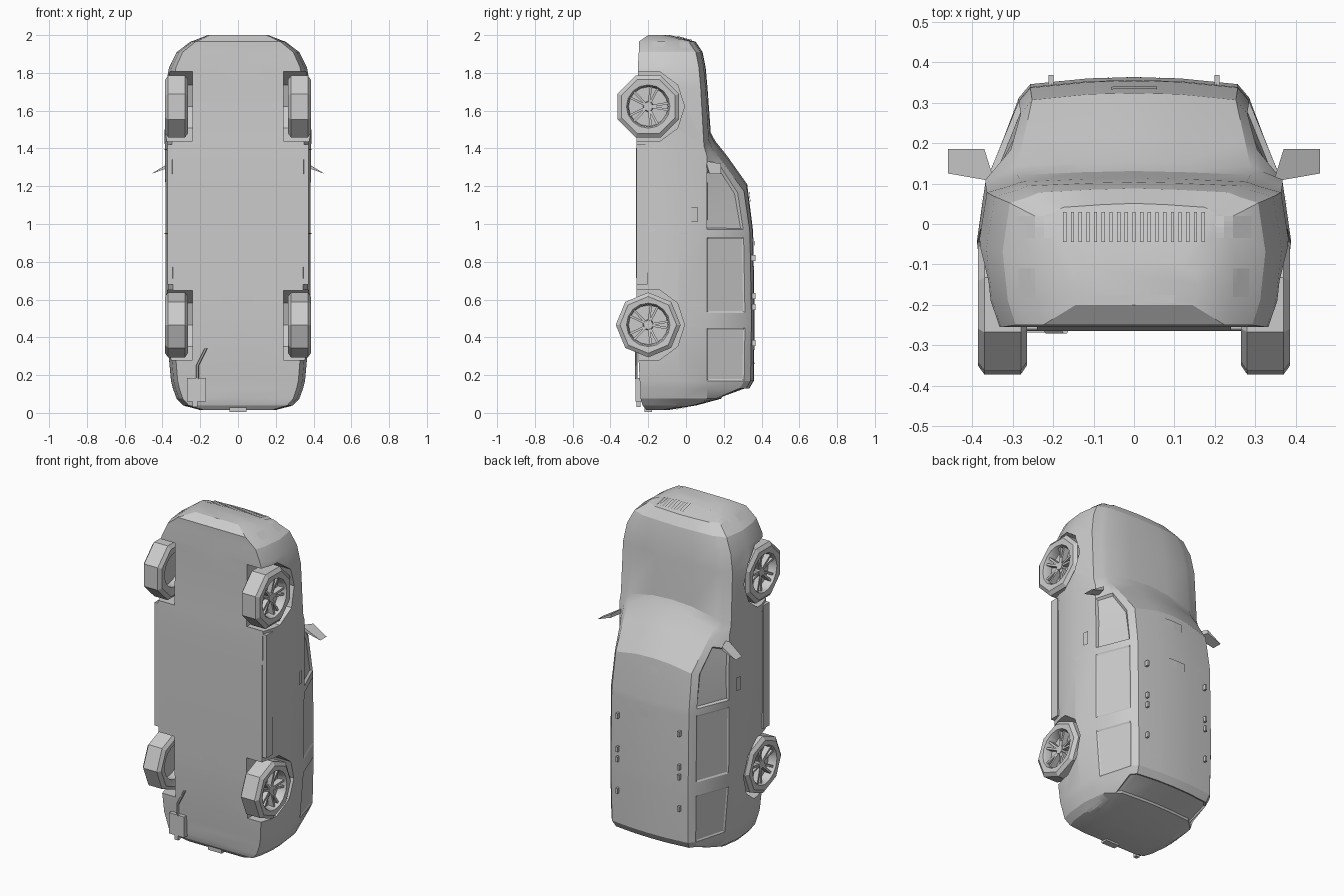
import bpy, bmesh, math
from mathutils import Vector

if "Cube" in bpy.data.objects:
    bpy.data.objects.remove(bpy.data.objects["Cube"])

grey = bpy.data.materials.new("plain grey")
grey.diffuse_color = (0.6, 0.6, 0.6, 1)
grey.use_nodes = True
grey.node_tree.nodes["Principled BSDF"].inputs["Base Color"].default_value = grey.diffuse_color


def make(name, bm, smooth=None):
    bmesh.ops.recalc_face_normals(bm, faces=bm.faces)
    me = bpy.data.meshes.new(name)
    bm.to_mesh(me)
    bm.free()
    me.materials.append(grey)
    ob = bpy.data.objects.new(name, me)
    bpy.context.collection.objects.link(ob)
    if smooth:
        bpy.ops.object.select_all(action='DESELECT')
        ob.select_set(True)
        bpy.context.view_layer.objects.active = ob
        bpy.ops.object.shade_smooth_by_angle(angle=math.radians(smooth))
    return ob


def loft(bm, rings, closed=True, caps=True):
    vs = [[bm.verts.new(p) for p in r] for r in rings]
    n = len(vs[0])
    rows = []
    for a, b in zip(vs, vs[1:]):
        rows.append([bm.faces.new((a[i], a[(i + 1) % n], b[(i + 1) % n], b[i]))
                     for i in range(n if closed else n - 1)])
    if caps:
        bm.faces.new(vs[0])
        bm.faces.new(vs[-1])
    return rows


def box(name, lo, hi):
    bm = bmesh.new()
    loft(bm, [[(lo[0], lo[1], z), (hi[0], lo[1], z), (hi[0], hi[1], z), (lo[0], hi[1], z)]
              for z in (lo[2], hi[2])])
    return make(name, bm)


# Body shell: stations from tail to nose
# (z, half width, belly y, top y, half top width, backward sweep of the upper sides)
stations = [
    (0.015, .20, -.21, -.10, .15, 0), (0.04, .29, -.23, .05, .22, 0), (0.075, .325, -.24, .18, .26, 0),
    (0.13, .345, -.24, .33, .27, 0), (0.17, .355, -.245, .353, .28, 0), (0.45, .38, -.26, .357, .285, 0),
    (0.53, .382, -.262, .357, .285, 0), (0.93, .385, -.265, .35, .285, 0), (0.97, .385, -.265, .348, .285, 0),
    (1.21, .385, -.265, .318, .28, .07), (1.36, .387, -.265, .212, .305, .075),
    (1.44, .388, -.262, .148, .32, .07), (1.485, .388, -.26, .125, .32, .065),
    (1.72, .385, -.255, .108, .31, 0), (1.83, .365, -.255, .098, .29, 0),
    (1.91, .325, -.25, .082, .26, 0), (1.965, .25, -.25, .045, .195, 0), (2.0, .16, -.20, -.09, .12, 0)]


def ring(z, w, yb, yt, tw, sweep):
    belt = min(.11, yt - .03)
    h = belt - yb
    drop = .015 + .03 * max(0, min(1, (yt - .12) / .2))
    half = [(.9 * w, yb), (.96 * w, yb + .2 * h), (w, yb + .6 * h), (.945 * w, belt),
            (tw, yt - drop), (.9 * tw, yt - .25 * drop), (.4 * tw, yt + .003)]
    pts = [(0, yb)] + half + [(0, yt + .006)] + [(-x, y) for x, y in reversed(half)]
    return [(x, y, z - (sweep * (x / .35) ** 2 if y > .08 else 0)) for x, y in pts]


bm = bmesh.new()
rows = loft(bm, [ring(*s) for s in stations])
bmesh.ops.recalc_face_normals(bm, faces=bm.faces)
# Side windows and rear window recessed
for strip in (4, 11):
    for cells, depth in (((8, 9), -.014), ((6,), -.005), ((4,), -.005)):
        bmesh.ops.inset_region(bm, faces=[rows[c][strip] for c in cells], thickness=.012, depth=depth)
bmesh.ops.inset_region(bm, faces=[rows[2][i] for i in (5, 6, 7, 8, 9, 10)], thickness=.01, depth=-.008)
body = make("body", bm)

# Wheel wells
AXLES = (0.466, 1.622)
WY = -.2
cutters = []
for s in (-1, 1):
    for az in AXLES:
        bm = bmesh.new()
        loft(bm, [[(s * x, WY + .192 * math.cos(k * math.pi / 5), az + .195 * math.sin(k * math.pi / 5))
                   for k in range(10)] for x in (.24, .45)])
        c = make("well_cutter", bm)
        c.hide_render = True
        cutters.append(c)
        m = body.modifiers.new("well", 'BOOLEAN')
        m.operation = 'DIFFERENCE'
        m.solver = 'EXACT'
        m.object = c
bpy.context.view_layer.update()
cut = bpy.data.meshes.new_from_object(body.evaluated_get(bpy.context.evaluated_depsgraph_get()))
body.modifiers.clear()
body.data = cut
for c in cutters:
    bpy.data.objects.remove(c)
bpy.ops.object.select_all(action='DESELECT')
body.select_set(True)
bpy.context.view_layer.objects.active = body
bpy.ops.object.shade_smooth_by_angle(angle=math.radians(22))
bpy.context.view_layer.update()


def plate(name, axis, sign, u, v, lift=.003, n=4):
    """Thin patch draped on the body, seen along the given axis."""
    bm = bmesh.new()
    d = Vector((0, 0, 0))
    d[axis] = -sign
    others = [i for i in range(3) if i != axis]
    grid = []
    for i in range(n + 1):
        row = []
        for j in range(n + 1):
            o = Vector((0, 0, 0))
            o[axis] = sign * 3
            o[others[0]] = u[0] + (u[1] - u[0]) * i / n
            o[others[1]] = v[0] + (v[1] - v[0]) * j / n
            hit, loc, _, _ = body.ray_cast(o, d)
            row.append(loc - d * lift if hit else None)
        grid.append(row)
    if all(p is not None for r in grid for p in r):
        loft(bm, grid, closed=False, caps=False)
    make(name, bm)


# Wheels: eight-sided tyre, recessed rim, spokes and hub; front pair turned half a side
def tyre_radius(r, a):
    q = math.pi / 4
    return r * math.cos(q / 2) / math.cos(a % q - q / 2)


profile = [(.275, .112, 0), (.265, .15, 1), (.28, .172, 1), (.37, .172, 1), (.386, .15, 1),
           (.384, .115, 0), (.37, .108, 0), (.335, .104, 0), (.275, .104, 0)]
for s in (-1, 1):
    for az, end, turn, grow in zip(AXLES, ("rear", "front"), (0, math.pi / 8), (1, 1.025)):
        bm = bmesh.new()
        rings = []
        for x, r, octo in profile + profile[:1]:
            rr = [(tyre_radius(r * grow, k * math.pi / 8) if octo else r, k * math.pi / 8 + turn)
                  for k in range(16)]
            rings.append([(s * x, WY + q * math.cos(a), az + q * math.sin(a)) for q, a in rr])
        loft(bm, rings, caps=False)
        bmesh.ops.remove_doubles(bm, verts=bm.verts, dist=1e-5)
        make(end + "_tyre", bm, 25)
        bm = bmesh.new()
        loft(bm, [[(s * x, WY + r * math.cos(k * math.pi / 8), az + r * math.sin(k * math.pi / 8))
                   for k in range(16)] for x, r in ((.325, .106), (.335, .106))])
        loft(bm, [[(s * x, WY + r * math.cos(k * math.pi / 4), az + r * math.sin(k * math.pi / 4))
                   for k in range(8)] for x, r in ((.33, .03), (.364, .025))])
        for k in range(5):
            for off in (-.17, .17):
                a = k * math.tau / 5 + off
                rad = Vector((0, math.cos(a), math.sin(a)))
                tan = Vector((0, -rad.z, rad.y)) * .006
                c = Vector((0, WY, az))
                loft(bm, [[c + rad * r + tan * t + Vector((s * x, 0, 0))
                           for t, x in ((-1, .333), (1, .333), (1, xo), (-1, xo))]
                          for r, xo in ((.02, .36), (.107, .372))])
        make(end + "_rim", bm)

# Sills, mirrors, roof rack feet, side details
for s in (-1, 1):
    box("sill", (min(s * .33, s * .372), -.262, .68), (max(s * .33, s * .372), -.205, 1.42))
    bm = bmesh.new()
    quad = [(.345, .105, 1.315), (.46, .125, 1.265), (.46, .185, 1.265), (.37, .185, 1.305)]
    loft(bm, [[(s * x, y, z + dz * (.46 - x) / .1) for x, y, z in quad] for dz in (-.008, .016)])
    bmesh.ops.remove_doubles(bm, verts=bm.verts, dist=1e-5)
    make("mirror", bm)
    for z in (.37, .56, .62, .82):
        box("rack_foot", (s * .205 - .006, .335, z - .016), (s * .205 + .006, .368, z + .016))
    plate("door_handle", 0, s, (.03, .06), (1.01, 1.09), .008)
    plate("door_seam", 0, s, (-.18, .10), (.948, .953))
    plate("front_door_seam", 0, s, (-.19, .07), (1.392, 1.397))
    plate("rear_door_seam", 0, s, (-.02, .10), (.565, .57))
    plate("headlight", 2, 1, (s * .2, s * .29), (-.035, .02), .003)
    plate("fog_light", 2, 1, (s * .245, s * .285), (-.18, -.11), .003)
    plate("tail_light", 2, -1, (s * .25, s * .305), (-.05, .1), .003)

# Roof panels and rear roof strip
plate("front_roof_panel", 1, 1, (-.057, .057), (1.12, 1.17), .006)
plate("rear_roof_panel", 1, 1, (-.055, .055), (.86, .91), .006)
plate("roof_strip", 1, 1, (-.19, .19), (.26, .266))
# Grille slats and bumper intake
for i in range(-9, 10):
    plate("grille_slat", 2, 1, (i * .019 - .004, i * .019 + .004), (-.045, .03), .005, 2)
plate("lower_intake", 2, 1, (-.1, .1), (-.195, -.175), .003)
# Number plate and rear step
plate("number_plate", 2, -1, (-.1, .1), (-.05, .01), .004)
box("tow_hitch", (-.045, -.22, .004), (.045, -.18, .03))

# Exhaust: silencer, pipe and tip
box("silencer", (-.27, -.268, .06), (-.17, -.235, .185))
box("exhaust_tip", (-.24, -.262, .03), (-.215, -.24, .07))
bm = bmesh.new()
path = [(-.215, .18), (-.215, .25), (-.17, .34)]
loft(bm, [[(x + .008 * math.cos(k * math.pi / 3), -.264 + .008 * math.sin(k * math.pi / 3), z)
           for k in range(6)] for x, z in path])
make("exhaust_pipe", bm)
